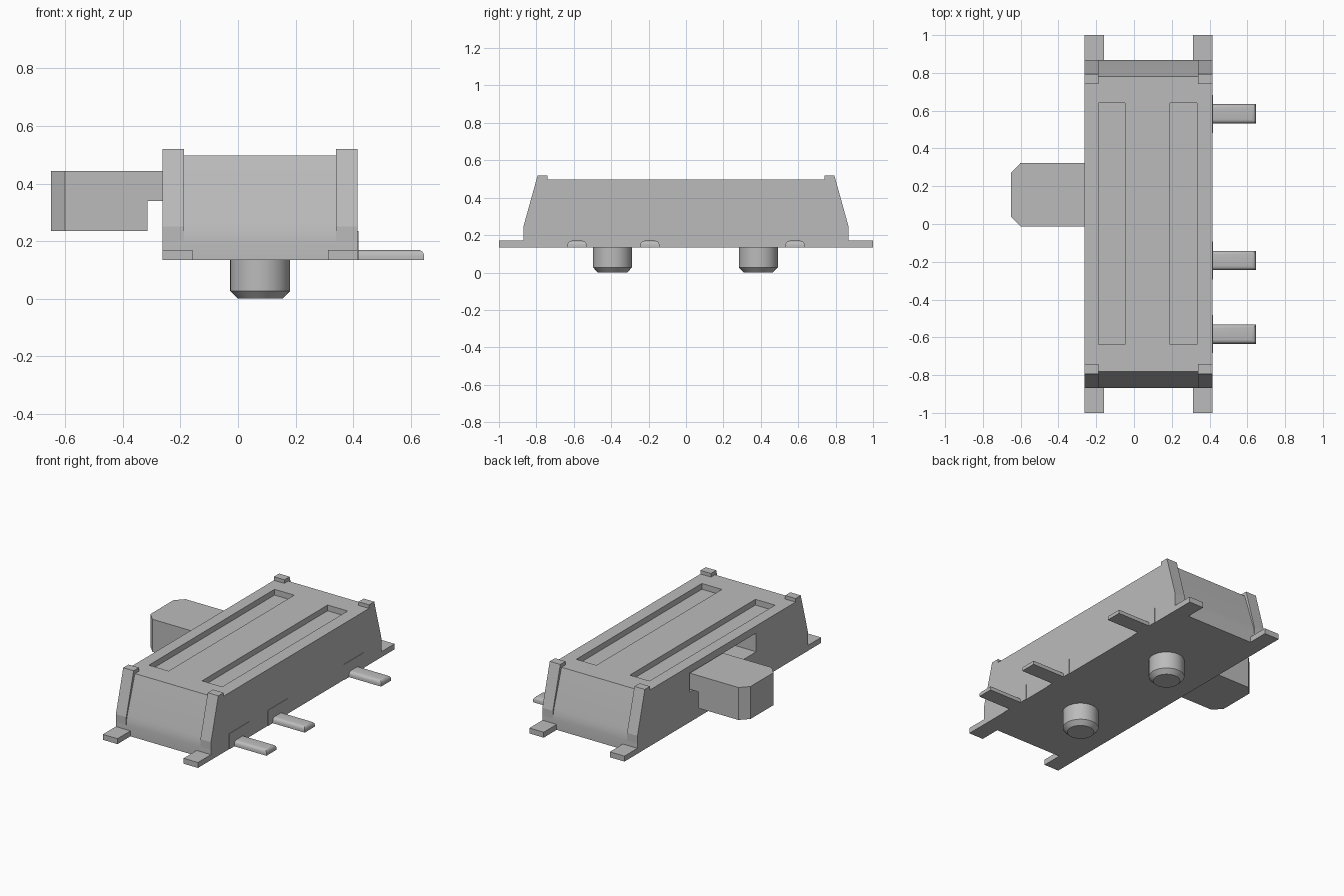
import bpy, bmesh, math
from mathutils import Matrix

old = bpy.data.objects.get("Cube")
if old:
    bpy.data.objects.remove(old, do_unlink=True)

grey = bpy.data.materials.new("plain grey")
grey.use_nodes = True
colour = (0.5, 0.5, 0.5, 1)
grey.diffuse_color = colour
grey.node_tree.nodes["Principled BSDF"].inputs["Base Color"].default_value = colour

BASE, TOP = 0.135, 0.497
LEFT, RIGHT = -0.262, 0.415


def finish(name, bm):
    bmesh.ops.recalc_face_normals(bm, faces=bm.faces)
    mesh = bpy.data.meshes.new(name)
    bm.to_mesh(mesh)
    bm.free()
    mesh.materials.append(grey)
    obj = bpy.data.objects.new(name, mesh)
    bpy.context.collection.objects.link(obj)
    return obj


def prism(name, points, vector):
    """Extrude a closed 3D outline along a vector."""
    bm = bmesh.new()
    face = bm.faces.new([bm.verts.new(p) for p in points])
    new = bmesh.ops.extrude_face_region(bm, geom=[face])["geom"]
    bmesh.ops.translate(bm, vec=vector, verts=[v for v in new if isinstance(v, bmesh.types.BMVert)])
    return finish(name, bm)


def box(name, x0, x1, y0, y1, z0, z1):
    return prism(name, [(x0, y0, z0), (x1, y0, z0), (x1, y1, z0), (x0, y1, z0)], (0, 0, z1 - z0))


def smooth(obj, angle=30):
    bpy.ops.object.select_all(action='DESELECT')
    obj.select_set(True)
    bpy.context.view_layer.objects.active = obj
    bpy.ops.object.shade_smooth_by_angle(angle=math.radians(angle))


def cut(obj, cutter):
    mod = obj.modifiers.new("cut", 'BOOLEAN')
    mod.operation = 'DIFFERENCE'
    mod.solver = 'EXACT'
    mod.object = cutter
    cutter.hide_render = True
    bpy.context.view_layer.objects.active = obj
    bpy.ops.object.modifier_apply(modifier=mod.name)
    bpy.data.objects.remove(cutter, do_unlink=True)


# Housing with sloping ends and a soft bend low on each end
half = [(0.868, BASE), (0.868, 0.2), (0.864, 0.23), (0.857, 0.26), (0.78, TOP)]
outline = half + [(-y, z) for y, z in reversed(half)]
housing = prism("housing", [(LEFT, y, z) for y, z in outline], (RIGHT - LEFT, 0, 0))

# Long grooves in the top and the slider slot in the side
for x0, x1 in ((-0.188, -0.048), (0.19, 0.333)):
    cut(housing, box("groove_cutter", x0, x1, -0.637, 0.64, 0.46, 0.6))
cut(housing, box("slot_cutter", -0.4, -0.06, -0.34, 0.34, 0.33, 0.45))
smooth(housing, 25)

# Corner posts and mounting feet
for sy, end in ((-1, "front"), (1, "back")):
    for side, x0, x1, f0, f1 in (("right", LEFT, -0.188, LEFT, -0.158), ("left", 0.34, RIGHT, 0.313, RIGHT)):
        profile = [(0.74, 0.25), (0.868, 0.25), (0.793, 0.52), (0.74, 0.52)]
        prism(f"{end}_{side}_post", [(x0, sy * y, z) for y, z in profile], (x1 - x0, 0, 0))
        prism(f"{end}_{side}_post_base",
              [(x0, sy * y, z) for y, z in ((0.8, 0.19), (0.868, 0.19), (0.868, 0.25), (0.8, 0.25))],
              (x1 - x0, 0, 0))
        ys = sorted((sy * 0.8, sy * 1.0))
        box(f"{end}_{side}_foot", f0, f1, ys[0], ys[1], BASE, 0.17)

# Terminal pins with rounded upper edges, and thin plates behind them
for i, y in enumerate((-0.583, -0.193, 0.583), 1):
    pin = box(f"pin_{i}", 0.35, 0.646, y - 0.051, y + 0.051, BASE, 0.17)
    bm = bmesh.new()
    bm.from_mesh(pin.data)
    rim = [e for e in bm.edges if all(v.co.z > 0.16 for v in e.verts)
           and not all(v.co.x < 0.4 for v in e.verts)]
    bmesh.ops.bevel(bm, geom=rim, offset=0.022, segments=4, profile=0.5, affect='EDGES')
    bm.to_mesh(pin.data)
    bm.free()
    smooth(pin, 40)
    box(f"pin_plate_{i}", 0.41, 0.418, y - 0.1, y + 0.1, BASE, 0.235)

# Locating pegs with chamfered tips
for name, y in (("front_peg", -0.393), ("back_peg", 0.387)):
    bm = bmesh.new()
    for r0, r1, z0, z1 in ((0.078, 0.104, 0, 0.027), (0.104, 0.104, 0.027, 0.14)):
        bmesh.ops.create_cone(bm, cap_ends=False, segments=40, radius1=r0, radius2=r1, depth=z1 - z0,
                              matrix=Matrix.Translation((0.077, y, (z0 + z1) / 2)))
    bmesh.ops.remove_doubles(bm, verts=bm.verts, dist=0.0005)
    bmesh.ops.holes_fill(bm, edges=[e for e in bm.edges if e.is_boundary], sides=0)
    smooth(finish(name, bm))

# Slider knob with chamfered corners, and its stem running into the slot
knob = [(-0.315, -0.014), (-0.6, -0.014), (-0.65, 0.038), (-0.65, 0.272), (-0.6, 0.324), (-0.315, 0.324)]
prism("slider_knob", [(x, y, 0.235) for x, y in knob], (0, 0, 0.209))
box("slider_stem", -0.32, -0.05, -0.014, 0.324, 0.34, 0.444)
